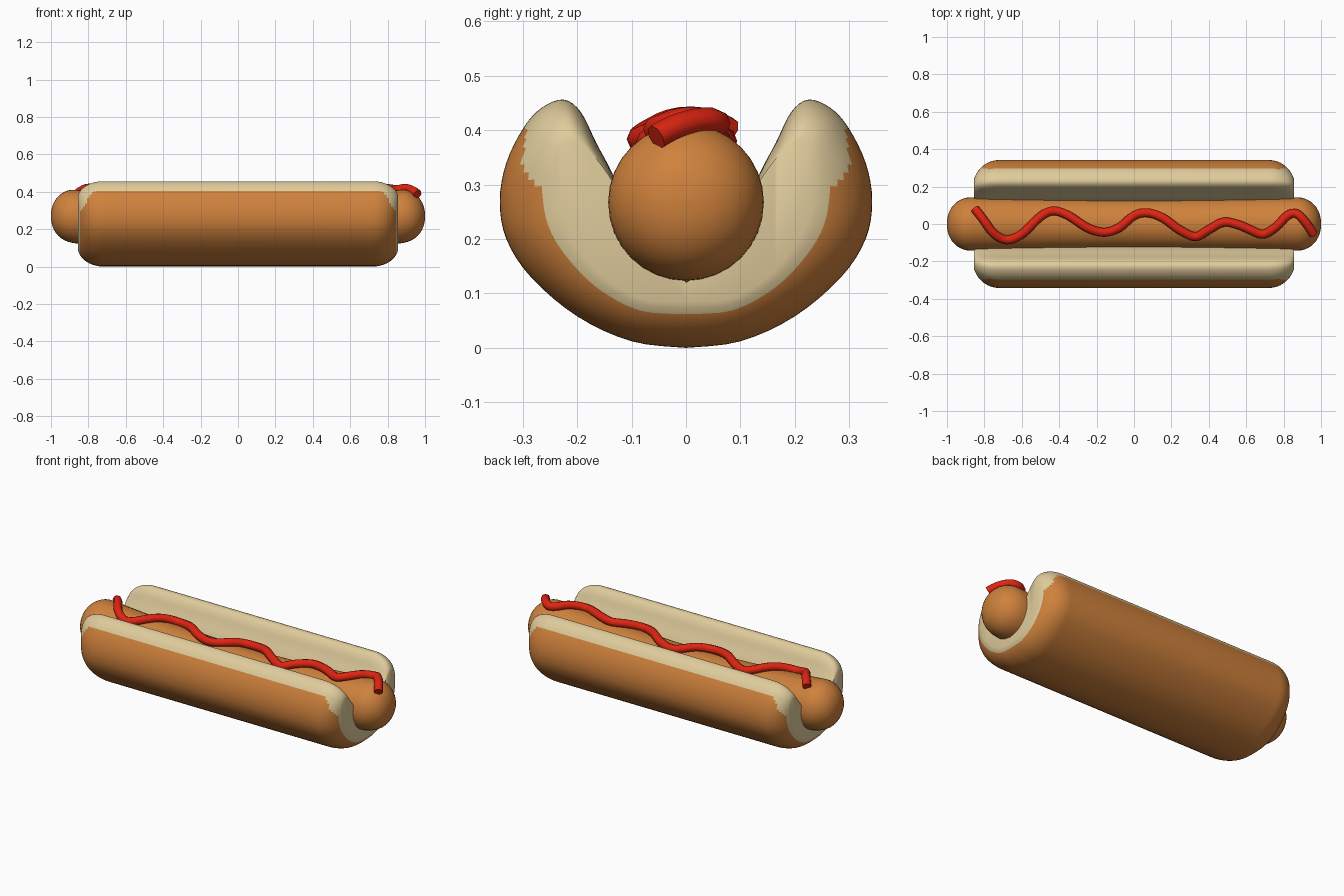
import bpy, bmesh, math
from mathutils import Vector

if "Cube" in bpy.data.objects:
    bpy.data.objects.remove(bpy.data.objects["Cube"])


def material(name, rgb):
    m = bpy.data.materials.new(name)
    m.diffuse_color = (*rgb, 1)
    m.use_nodes = True
    m.node_tree.nodes["Principled BSDF"].inputs["Base Color"].default_value = m.diffuse_color
    return m


CRUST = material("toasted brown", (0.62, 0.22, 0.045))
CRUMB = material("bread cream", (0.74, 0.60, 0.33))
RED = material("sauce red", (0.74, 0.018, 0.006))


def finish(bm, name, mats, angle=50):
    bmesh.ops.remove_doubles(bm, verts=bm.verts, dist=1e-5)
    bmesh.ops.recalc_face_normals(bm, faces=bm.faces)
    me = bpy.data.meshes.new(name)
    bm.to_mesh(me)
    bm.free()
    ob = bpy.data.objects.new(name, me)
    bpy.context.collection.objects.link(ob)
    for m in mats:
        me.materials.append(m)
    bpy.ops.object.select_all(action='DESELECT')
    ob.select_set(True)
    bpy.context.view_layer.objects.active = ob
    bpy.ops.object.shade_smooth_by_angle(angle=math.radians(angle))
    return ob


def spline(pts, n):
    """Catmull-Rom curve through points of any dimension."""
    pts = [Vector(p) for p in pts]
    out = []
    for i in range(len(pts) - 1):
        p0, p1, p2 = pts[max(i - 1, 0)], pts[i], pts[i + 1]
        p3 = pts[min(i + 2, len(pts) - 1)]
        for k in range(n):
            t = k / n
            out.append(0.5 * (2 * p1 + (p2 - p0) * t + (2 * p0 - 5 * p1 + 4 * p2 - p3) * t * t
                              + (3 * p1 - p0 - 3 * p2 + p3) * t ** 3))
    return out + [pts[-1]]


def loft(bm, rings):
    rows = [[bm.verts.new(p) for p in r] for r in rings]
    n = len(rows[0])
    grid = [[bm.faces.new((a[i], a[(i + 1) % n], b[(i + 1) % n], b[i])) for i in range(n)]
            for a, b in zip(rows, rows[1:])]
    return grid, [bm.faces.new(rows[0]), bm.faces.new(rows[-1])]


# Bun: half section (y, z) with the matching point of the rounded end (y, z)
SECTION = [
    (0, 0, 0, .085), (.1, .012, .08, .09), (.2, .058, .15, .13), (.285, .13, .198, .185),
    (.33, .20, .225, .235), (.342, .27, .235, .29), (.33, .34, .24, .33), (.298, .405, .237, .36),
    (.265, .441, .225, .378), (.225, .456, .205, .383), (.193, .433, .186, .37),
    (.165, .377, .163, .345), (.135, .32, .135, .305), (.11, .255, .11, .25),
    (.07, .17, .07, .168), (0, .12, 0, .12)]
SUB = 4
half = spline(SECTION, SUB)
flip = [Vector((-p[0], p[1], -p[2], p[3])) for p in reversed(half[1:-1])]
profile = half + flip
edge = 7 * SUB          # crust stops here on each side
total = len(profile)
STEPS, TOP = 12, math.radians(78)
end = []
for k in range(STEPS + 1):
    th = TOP * k / STEPS
    end.append((.72 + .138 * math.sin(th), (1 - math.cos(th)) / (1 - math.cos(TOP))))
stations = [(-x, f) for x, f in reversed(end)] + end
bm = bmesh.new()
grid, caps = loft(bm, [[(x, p[0] + (p[2] - p[0]) * f, p[1] + (p[3] - p[1]) * f) for p in profile]
                       for x, f in stations])
for r, row in enumerate(grid):
    step = STEPS - 1 - r if r < STEPS else r - STEPS - 1
    for i, face in enumerate(row):
        j = i if i < len(half) - 1 else total - 1 - i
        limit = 9 if j < 5 * SUB else 9 - (j - 5 * SUB) * 0.8
        face.material_index = 0 if j < edge and step <= limit else 1
for c in caps:
    c.material_index = 1
bmesh.ops.triangulate(bm, faces=caps)
finish(bm, "bun", [CRUST, CRUMB])


# Sausage: slightly sagging in the middle, with round ends
def centre(x):
    return .232 + .038 * min(1, abs(x) / .9) ** 2


rings = []
tip = [(.87 + .13 * math.sin(a), .143 * max(math.cos(a), 0.002) ** .9)
       for a in [math.pi / 2 * k / 10 for k in range(11)]]
body = [(-.87 + 1.74 * k / 16, .143 - .008 * (1 - abs(k - 8) / 8)) for k in range(1, 16)]
for x, r in [(-a, b) for a, b in reversed(tip)] + body + tip:
    rings.append([(x, r * math.cos(t), centre(x) + r * math.sin(t))
                  for t in [2 * math.pi * i / 32 for i in range(32)]])
bm = bmesh.new()
loft(bm, rings)
finish(bm, "sausage", [CRUST])

# Sauce: wavy tube lying on the sausage
WAVE = [(-.85, .08), (-.81, .03), (-.75, -.05), (-.68, -.085), (-.6, -.055), (-.5, .04),
        (-.43, .07), (-.35, .045), (-.25, -.02), (-.16, -.045), (-.08, -.02), (0, .045),
        (.07, .06), (.15, .035), (.25, -.035), (.33, -.068), (.4, -.03), (.48, .01),
        (.56, -.005), (.62, -.03), (.69, -.055), (.76, -.015), (.82, .045), (.87, .055),
        (.92, .005), (.96, -.055)]
path = []
for p in spline(WAVE, 4):
    x, y = p
    drop = .03 * max(0, (x - .88) / .08)
    path.append(Vector((x, y, centre(x) + math.sqrt(.142 ** 2 - y * y) + .016 - drop)))
rings = []
for i, p in enumerate(path):
    d = (path[min(i + 1, len(path) - 1)] - path[max(i - 1, 0)]).normalized()
    side = d.cross(Vector((0, 0, 1))).normalized()
    up = side.cross(d)
    rings.append([p + .024 * (side * math.cos(t) + up * math.sin(t))
                  for t in [2 * math.pi * k / 8 for k in range(8)]])
bm = bmesh.new()
loft(bm, rings)
finish(bm, "sauce", [RED])
